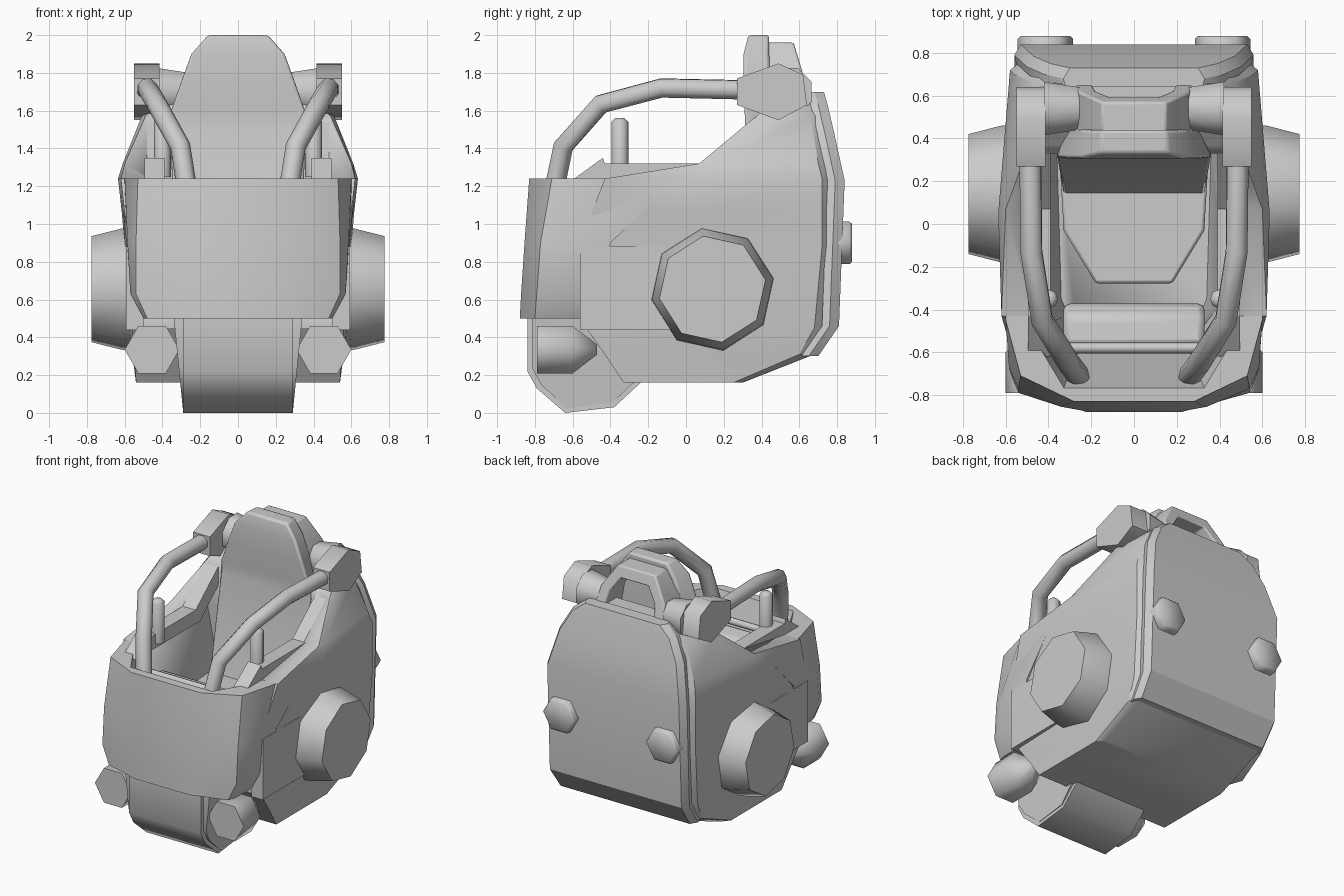
import bpy, bmesh, math


def finish(name, rings, angle=32, bevel=0):
    """Skin a list of equal-length point rings and cap both ends."""
    bm = bmesh.new()
    loops = [[bm.verts.new(p) for p in r] for r in rings]
    n = len(loops[0])
    for a, b in zip(loops, loops[1:]):
        for i in range(n):
            j = (i + 1) % n
            bm.faces.new((a[i], a[j], b[j], b[i]))
    bm.faces.new(loops[0])
    bm.faces.new(loops[-1])
    bmesh.ops.recalc_face_normals(bm, faces=bm.faces)
    me = bpy.data.meshes.new(name)
    bm.to_mesh(me)
    bm.free()
    return add(name, me, angle, bevel)


def add(name, me, angle, bevel=0):
    for p in me.polygons:
        p.use_smooth = True
    me.set_sharp_from_angle(angle=math.radians(angle))
    ob = bpy.data.objects.new(name, me)
    bpy.context.collection.objects.link(ob)
    if bevel:
        m = ob.modifiers.new("bevel", 'BEVEL')
        m.width, m.segments, m.limit_method = bevel, 2, 'ANGLE'
        m.angle_limit = math.radians(40)
    return ob


def loft(name, sections, **kw):
    """Sections (z, half outline of x, y from front to back), mirrored in x."""
    rings = []
    for z, half in sections:
        rings.append([(x, y, z) for x, y in half] + [(-x, y, z) for x, y in reversed(half)])
    return finish(name, rings, **kw)


def prism_x(name, pts, x0, x1, **kw):
    return finish(name, [[(x, y, z) for y, z in pts] for x in (x0, x1)], **kw)


def rod(name, axis, c, stations, n, phase=0, angle=62):
    """Round solid along an axis with (position, radius) stations."""
    rings = []
    for t, r in stations:
        ring = []
        for i in range(n):
            a = math.radians(phase) + 2 * math.pi * i / n
            u, v = c[0] + r * math.cos(a), c[1] + r * math.sin(a)
            ring.append({'X': (t, u, v), 'Y': (u, t, v), 'Z': (u, v, t)}[axis])
        rings.append(ring)
    return finish(name, rings, angle=angle)


# Main hull
hull = loft("hull", [
    (0.16, [(0.54, -0.33), (0.54, 0.00), (0.54, 0.25), (0.50, 0.30)]),
    (0.31, [(0.55, -0.43), (0.56, 0.05), (0.55, 0.60), (0.51, 0.68)]),
    (0.45, [(0.56, -0.53), (0.58, 0.05), (0.57, 0.68), (0.52, 0.74)]),
    (0.88, [(0.57, -0.54), (0.60, 0.05), (0.58, 0.72), (0.53, 0.76)]),
    (1.06, [(0.60, -0.50), (0.615, 0.05), (0.58, 0.72), (0.53, 0.76)]),
    (1.24, [(0.62, -0.43), (0.635, 0.05), (0.58, 0.72), (0.53, 0.76)]),
    (1.32, [(0.60, 0.07), (0.61, 0.15), (0.56, 0.70), (0.51, 0.75)]),
    (1.57, [(0.49, 0.37), (0.51, 0.42), (0.47, 0.66), (0.42, 0.71)]),
    (1.69, [(0.38, 0.52), (0.39, 0.56), (0.36, 0.64), (0.32, 0.67)])])

# Front shell
shell = loft("front_shell", [
    (0.50, [(0.22, -0.88), (0.48, -0.80), (0.50, -0.74), (0.50, -0.45)]),
    (0.63, [(0.24, -0.873), (0.54, -0.79), (0.57, -0.72), (0.57, -0.45)]),
    (0.90, [(0.34, -0.855), (0.54, -0.77), (0.585, -0.67), (0.59, -0.40)]),
    (1.24, [(0.28, -0.83), (0.53, -0.71), (0.60, -0.45), (0.63, -0.05)])])

# Cockpit opening
cutter = loft("cockpit_cutter", [
    (0.65, [(0.25, -0.57), (0.34, -0.35), (0.36, 0.33)]),
    (1.25, [(0.33, -0.77), (0.48, -0.52), (0.48, 0.33)]),
    (2.10, [(0.33, -0.78), (0.49, -0.52), (0.49, 0.33)])])
cutter.hide_render = True
cutter.hide_set(True)
for ob in (hull, shell):
    m = ob.modifiers.new("cockpit", 'BOOLEAN')
    m.operation, m.object, m.solver = 'DIFFERENCE', cutter, 'EXACT'

# Rear cover plate
loft("rear_plate", [(z, [(w + 0.02, y - 0.09), (w + 0.03, y - 0.05), (w, y)]) for z, y, w in (
    (0.30, 0.70, 0.52), (0.46, 0.81, 0.53), (1.23, 0.84, 0.53), (1.48, 0.785, 0.47),
    (1.63, 0.75, 0.39), (1.70, 0.73, 0.30))], angle=28)

# Seat: backrest with headrest, cushion
loft("seat_back", [
    (0.80, [(0.33, 0.13), (0.31, 0.40)]),
    (1.50, [(0.365, 0.315), (0.32, 0.45)]),
    (1.60, [(0.36, 0.31), (0.30, 0.45)]),
    (1.75, [(0.305, 0.305), (0.27, 0.45)]),
    (1.90, [(0.25, 0.305), (0.22, 0.44)]),
    (2.00, [(0.16, 0.33), (0.15, 0.44)])], bevel=0.015)
loft("seat_cushion", [
    (0.66, [(0.16, -0.26), (0.31, -0.05), (0.33, 0.31)]),
    (0.86, [(0.18, -0.28), (0.33, -0.03), (0.35, 0.31)])], bevel=0.015)

# Arch frame behind the headrest
arch = [(0.29, 1.6), (0.255, 1.80), (0.15, 1.96), (-0.15, 1.96), (-0.255, 1.80), (-0.29, 1.6),
        (-0.21, 1.6), (-0.18, 1.78), (-0.11, 1.88), (0.11, 1.88), (0.18, 1.78), (0.21, 1.6)]
finish("headrest_arch", [[(x, 0.42, z) for x, z in arch],
                         [(x, 0.57 + (1.96 - z) * 0.3, z) for x, z in arch]], bevel=0.01)

# Dashboard and front grip
prism_x("dashboard", [(-0.60, 0.7), (-0.57, 1.12), (-0.43, 1.10), (-0.37, 1.02), (-0.40, 0.7)],
        -0.33, 0.33, bevel=0.03)
rod("dashboard_grip", 'X', (-0.58, 1.14), [(-0.32, 0.025), (0.32, 0.025)], 8)

# Front foot with cheeks
foot = [(-0.73, 0.5), (-0.84, 0.5), (-0.84, 0.22), (-0.79, 0.13), (-0.64, 0.0), (-0.38, 0.03),
        (-0.24, 0.16), (-0.30, 0.5)]
prism_x("front_foot", foot, -0.29, 0.29, angle=50)
cheek = [(-0.5 + (y + 0.5) * 0.92, 0.5 + (z - 0.5) * 0.95) for y, z in foot]
finish("foot_cheeks", [[(s * (0.29 + z * 0.1), y, z) for y, z in cheek] for s in (-1, 1)], angle=50)

clamp = [(0.27, 1.77), (0.49, 1.85), (0.62, 1.79), (0.64, 1.63), (0.49, 1.55), (0.27, 1.63)]
rail = [(-0.62, 1.22), (-0.44, 1.35), (-0.43, 1.32), (0.07, 1.32), (0.37, 1.57), (0.40, 1.46),
        (0.12, 1.22)]
bar = [(0.26, -0.71, 1.12), (0.305, -0.65, 1.41), (0.43, -0.45, 1.635), (0.48, -0.13, 1.72),
       (0.485, 0.32, 1.71)]

for s, side in ((1, "right"), (-1, "left")):
    # Side hub and panel
    rod(side + "_hub", 'X', (0.14, 0.655), [(s * 0.50, 0.335), (s * 0.62, 0.325), (s * 0.775, 0.285)],
        8, 10)
    prism_x(side + "_side_panel", [(-0.56, 0.44), (-0.56, 0.88), (0.1, 0.88), (0.1, 0.44)],
            s * 0.5, s * 0.592)
    # Headlight
    rod(side + "_headlight", 'Y', (s * 0.455, 0.335), [(-0.79, 0.145), (-0.60, 0.145), (-0.47, 0.03)], 6)
    # Rear bolt
    rod(side + "_rear_bolt", 'Y', (s * 0.415, 0.90), [(0.79, 0.13), (0.865, 0.13), (0.88, 0.115)], 6)
    # Cockpit rail and lever
    prism_x(side + "_cockpit_rail", rail, s * 0.39, s * 0.495)
    rod(side + "_lever", 'Z', (s * 0.40, -0.35), [(1.25, 0.045), (1.54, 0.045), (1.56, 0.025)], 8)
    # Roll bar clamp and its axle
    prism_x(side + "_clamp", clamp, s * 0.415, s * 0.55, angle=62)
    rod(side + "_axle", 'X', (0.54, 1.70), [(s * 0.2, 0.09), (s * 0.27, 0.11), (s * 0.42, 0.135)], 8, 22.5)
    # Roll bar
    cu = bpy.data.curves.new("bar_path", 'CURVE')
    cu.dimensions = '3D'
    cu.bevel_depth, cu.bevel_resolution, cu.use_fill_caps = 0.054, 2, True
    sp = cu.splines.new('POLY')
    sp.points.add(len(bar) - 1)
    for p, (x, y, z) in zip(sp.points, bar):
        p.co = (s * x, y, z, 1)
    tmp = bpy.data.objects.new("bar_path", cu)
    bpy.context.collection.objects.link(tmp)
    dg = bpy.context.evaluated_depsgraph_get()
    me = bpy.data.meshes.new_from_object(tmp.evaluated_get(dg))
    bpy.data.objects.remove(tmp)
    add(side + "_roll_bar", me, 50)
